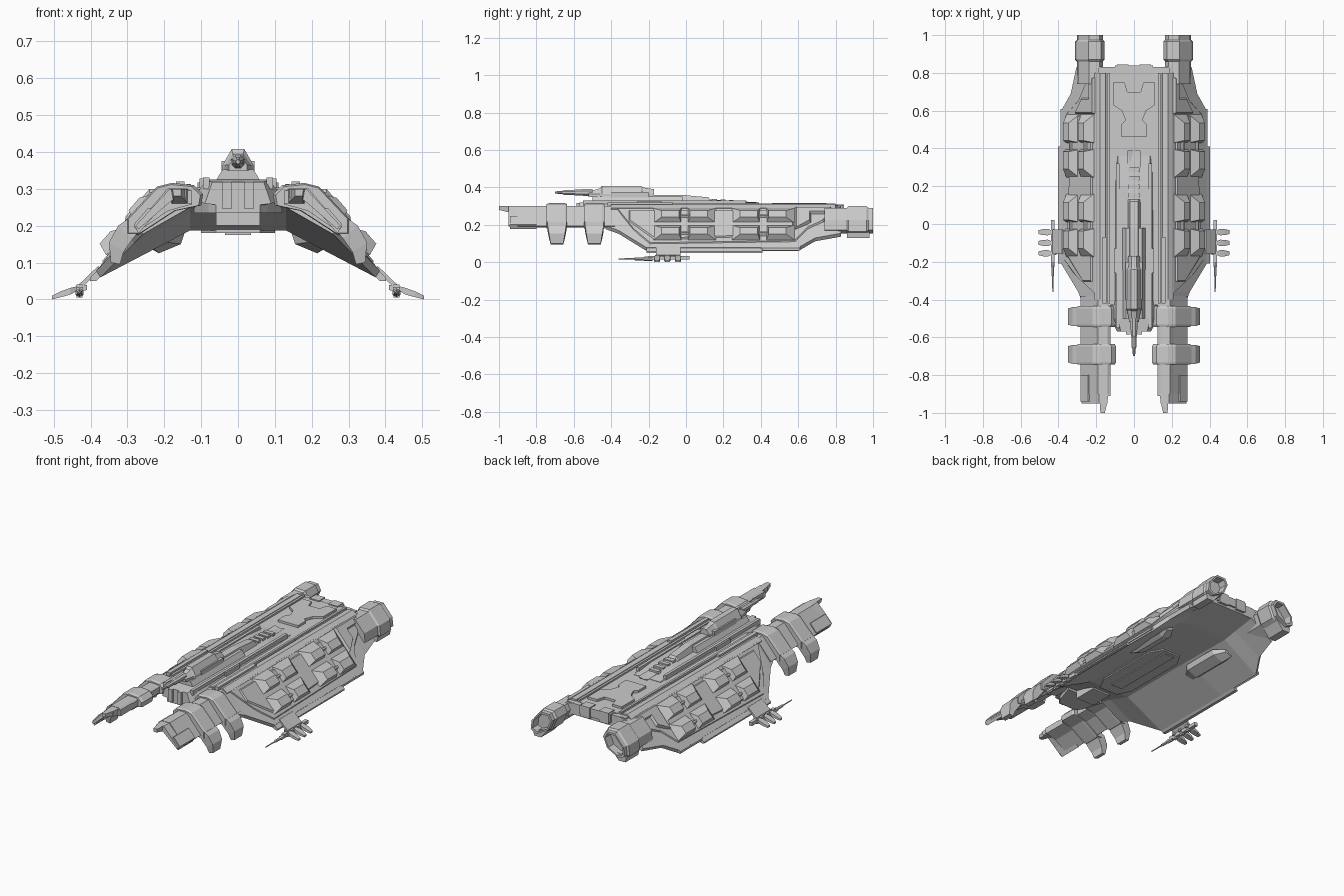
import bpy, bmesh
from math import cos, sin, tau
from mathutils import Vector


def loft(name, rings, mirror=False):
    """Skin equal-length rings of 3D points and cap both ends."""
    bm = bmesh.new()
    vs = [[bm.verts.new(p) for p in r] for r in rings]
    n = len(rings[0])
    for a, b in zip(vs, vs[1:]):
        for i in range(n):
            bm.faces.new((a[i], a[(i + 1) % n], b[(i + 1) % n], b[i]))
    bm.faces.new(vs[0])
    bm.faces.new(vs[-1])
    bmesh.ops.recalc_face_normals(bm, faces=bm.faces)
    me = bpy.data.meshes.new(name)
    bm.to_mesh(me)
    bm.free()
    ob = bpy.data.objects.new(name, me)
    bpy.context.collection.objects.link(ob)
    if mirror:
        ob.modifiers.new("Mirror", 'MIRROR').use_mirror_merge = False
    return ob


def along_y(name, sections, mirror=False):
    """Sections are (y, [(x, z), ...])."""
    return loft(name, [[(x, y, z) for x, z in pts] for y, pts in sections], mirror)


def symmetric(name, sections):
    """Half profiles from centre top to centre bottom, closed across x = 0."""
    full = [(y, p + [(-x, z) for x, z in reversed(p) if x > 0]) for y, p in sections]
    return along_y(name, full)


def plate(name, outline, z0, z1, mirror=False):
    return loft(name, [[(x, y, z) for x, y in outline] for z in (z0, z1)], mirror)


def half_plate(name, outline, z0, z1):
    return plate(name, outline + [(-x, y) for x, y in reversed(outline)], z0, z1)


def box(name, x0, x1, y0, y1, z0, z1, mirror=False):
    return plate(name, [(x0, y0), (x1, y0), (x1, y1), (x0, y1)], z0, z1, mirror)


# Local frame of the sloping flank: y along the ship, s down the slope, n outward
O, S, N = Vector((.20, 0, .29)), Vector((.652, 0, -.757)), Vector((.757, 0, .652))


def flank(name, layers):
    """Layers are (n, [(y, s), ...])."""
    rings = [[O + S * s + N * n + Vector((0, y, 0)) for y, s in pts] for n, pts in layers]
    return loft(name, rings, True)


def rect(y0, y1, s0, s1):
    return [(y0, s0), (y1, s0), (y1, s1), (y0, s1)]


def scaled(pts, cx, cz, k):
    return [(cx + (x - cx) * k, cz + (z - cz) * k) for x, z in pts]


def rod(name, x, z, stations, mirror=False, n=8):
    along_y(name, [(y, [(x + r * cos(tau * (i + .5) / n), z + r * sin(tau * (i + .5) / n))
                        for i in range(n)]) for y, r in stations], mirror)


# Main hull with arched underside
def hull(y, xe, ze, zb, xb=.13):
    return (y, [(0, .30), (.15, .30), (.20, .29), (xe, ze), (xe - .012, ze - .018), (xb, zb), (0, zb)])


symmetric("main_hull", [hull(-.43, .27, .195, .25), hull(-.36, .295, .17, .235), hull(-.21, .385, .078, .187),
                        hull(.30, .385, .078, .187), hull(.60, .385, .078, .20, .15),
                        hull(.69, .335, .13, .215, .15), hull(.83, .305, .155, .235, .15)])

# Flank armour layers, trims and keel plates
flank("flank_armour", [(-.01, [(-.38, -.01), (.80, -.01), (.74, .10), (.66, .15), (.59, .25), (-.20, .265), (-.29, .15)]),
                       (.006, [(-.37, 0), (.79, 0), (.73, .09), (.65, .14), (.58, .235), (-.19, .25), (-.28, .15)])])
flank("flank_panel", [(0, [(-.31, .02), (.58, .02), (.58, .20), (-.17, .235), (-.31, .10)]),
                      (.013, [(-.30, .03), (.57, .03), (.57, .19), (-.16, .225), (-.30, .095)])])
flank("flank_rear_step", [(0, [(.58, .0), (.78, .0), (.78, .05), (.67, .05), (.67, .11), (.58, .16)]),
                          (.020, [(.59, .01), (.77, .01), (.77, .04), (.66, .04), (.66, .1), (.59, .15)])])
along_y("upper_trim", [(y, [(.145, .295), (.15, .308), (.18, .31), (.21, .29), (.2, .27)]) for y in (-.40, .80)], True)
along_y("keel_plate", [(y, [(.36, .10), (.402, .058), (.402, .05), (.385, .05), (.34, .09)]) for y in (-.21, .41)], True)
along_y("rear_keel_plate", [(y, [(.36, .10), (.388, .075), (.388, .063), (.34, .09)]) for y in (.40, .61)], True)

# Launcher housings: two clusters of two by two on each flank, wedge-shaped
for c, yc in enumerate((0, .42)):
    for r, s in enumerate((.06, .18)):
        for k, dy in enumerate((-.10, .085)):
            y0, y1 = yc + dy - .075, yc + dy + .075
            a, b = (.045, .012) if k == 0 else (.012, .045)
            flank(f"launcher_{c}_{r}_{k}", [(.008, rect(y0, y1, s - .052, s + .052)),
                                            (.042, rect(y0 + a, y1 - b, s - .005, s + .04))])
        flank(f"launcher_bridge_{c}_{r}", [(.008, rect(yc - .05, yc + .04, s, s + .022)),
                                           (.024, rect(yc - .05, yc + .04, s + .004, s + .014))])

# Central deck, stepped up toward the front
symmetric("central_deck", [(-.57, [(0, .318), (.07, .318), (.09, .26), (0, .25)]),
                           (-.50, [(0, .325), (.085, .325), (.125, .27), (0, .24)]),
                           (.20, [(0, .322), (.085, .322), (.125, .27), (0, .24)]),
                           (.36, [(0, .306), (.085, .306), (.125, .27), (0, .24)])])
half_plate("deck_plate", [(.07, -.42), (.135, -.40), (.135, .30), (.145, .34), (.145, .79), (.10, .81)], .29, .304)
half_plate("keyhole_hatch", [(.028, .46), (.065, .46), (.065, .53), (.045, .55), (.065, .60), (.11, .63),
                             (.11, .75), (.05, .75), (.035, .70)], .30, .317)
box("deck_rail", .127, .14, -.42, .80, .29, .313, True)
box("deck_side_strip", .145, .168, -.42, -.07, .30, .320, True)
box("deck_inner_rail", .078, .095, -.55, .32, .30, .330, True)
box("nose_bar", .018, .042, -.585, -.50, .245, .318, True)
half_plate("nose_shelf", [(.06, -.57), (.08, -.54), (.12, -.42)], .235, .262)
box("deck_block", .085, .105, -.26, -.13, .29, .328, True)

# Dorsal spine and turret
symmetric("spine", [(y, [(0, z), (.022, z), (.034, .32), (0, .31)]) for y, z in
                    ((-.20, .36), (-.02, .36), (.12, .347), (.13, .335), (.39, .310))])
for i in range(4):
    box(f"spine_rib_{i}", -.03, .03, .14 + .045 * i, .165 + .045 * i, .31, .338 - .003 * i)
symmetric("turret_base", [(y, [(0, .352), (.042, .352), (.062, .32), (0, .31)]) for y in (-.50, -.02)])
symmetric("turret_body", [(y, [(0, t), (w * .4, t), (w, .365), (w, .35), (0, .35)]) for y, t, w in
                          ((-.52, .378, .025), (-.46, .395, .036), (-.45, .408, .042), (-.24, .408, .042),
                           (-.23, .40, .036), (-.17, .39, .03))])
rod("turret_barrel", 0, .373, [(-.70, .006), (-.66, .010), (-.65, .014), (-.60, .014), (-.59, .018), (-.50, .02)])
box("turret_cheek", .02, .045, -.40, -.20, .345, .375, True)

# Forward booms: slanted shells with a stepped tip
along_y("boom", [(y, [(.125, .292), (.14, .302), (.19, .302), (.282, .195), (.27, .185), (.19, .24), (.125, .258)])
                 for y in (-.90, -.38)], True)
along_y("boom_lip", [(y, [(.14, .30), (.185, .30), (.278, .20), (.27, .19), (.18, .268), (.14, .275)])
                     for y in (-.95, -.88)], True)
along_y("boom_tip", [(-1.0, [(.155, .30), (.178, .30), (.175, .28), (.155, .28)]),
                     (-.96, [(.145, .30), (.18, .30), (.175, .27), (.145, .27)]),
                     (-.90, [(.135, .30), (.185, .30), (.18, .26), (.135, .26)])], True)
flank("boom_side_block", [(-.02, rect(-.94, -.80, .05, .13)), (.006, rect(-.94, -.80, .06, .12))])
box("boom_inner_block", .125, .14, -.91, -.80, .26, .295, True)

# Collar bands with hanging feet
p = [(.095, .285), (.12, .310), (.18, .316), (.22, .306), (.305, .215), (.305, .175), (.27, .175), (.17, .240), (.10, .255)]
q = scaled(p, .2, .25, .93)
for i, y in enumerate((-.69, -.49)):
    along_y(f"collar_{i}", [(y - .055, q), (y - .042, p), (y + .042, p), (y + .055, q)], True)
    loft(f"collar_foot_{i}", [[(a, y - w, c), (b, y - w, d), (b, y + w, d), (a, y + w, c)] for a, c, b, d, w in
                              ((.26, .195, .29, .225, .05), (.285, .165, .325, .20, .05),
                               (.31, .13, .35, .155, .043), (.32, .095, .345, .10, .034))], True)

# Rear engine housings with recessed nozzles
e = [(.155, .26), (.175, .298), (.24, .30), (.305, .225), (.312, .165), (.27, .145), (.185, .19)]
f, g = scaled(e, .235, .225, .88), scaled(e, .235, .225, .72)
along_y("engine_housing", [(.74, f), (.86, f), (.87, e), (.965, e), (.975, f), (1.0, f), (1.0, g), (.95, g)], True)
along_y("engine_lower_block", [(y, [(.20, .19), (.30, .16), (.295, .13), (.25, .13)]) for y in (.86, .98)], True)
box("rear_crossbar", -.10, .10, .80, .84, .255, .305)
box("rear_crossbar_lug", .03, .09, .79, .845, .245, .310, True)
box("engine_link", .10, .19, .78, .825, .24, .30, True)

# Underside fittings
half_plate("belly_plate", [(.06, -.22), (.10, -.14), (.10, .25), (.06, .32)], .180, .20)
box("belly_keel", -.035, .035, -.15, .30, .175, .19)
box("belly_front_block", -.06, .06, -.42, -.28, .20, .25)
along_y("underwing_block", [(y, [(.19, .17), (.235, .15), (.23, .14), (.19, .155)] if end else
                             [(.145, .18), (.24, .14), (.215, .125), (.155, .15)])
                            for y, end in ((.22, 1), (.28, 0), (.50, 0), (.56, 1))], True)

# Wingtip guns: strut, body, barrel and three vanes
along_y("gun_strut", [(y, [(.37, .085), (.38, .09), (.432, .04), (.425, .03)]) for y in (-.16, -.03)], True)
box("gun_body", .420, .440, -.20, .02, .014, .034, True)
rod("gun_barrel", .43, .018, [(-.36, .003), (-.28, .004), (-.27, .008), (-.23, .008), (-.22, .012), (-.18, .012)], True, 6)
for i, y in enumerate((-.155, -.10, -.043)):
    loft(f"gun_vane_{i}", [[(x, y - w, z - t), (x, y + w, z - t), (x, y + w, z + t), (x, y - w, z + t)] for x, z, w, t in
                           ((.41, .032, .008, .007), (.44, .028, .010, .007), (.455, .022, .017, .009),
                            (.48, .014, .016, .008), (.505, .005, .010, .005))], True)
    box(f"gun_clip_{i}", .422, .438, y - .012, y + .012, .005, .04, True)
